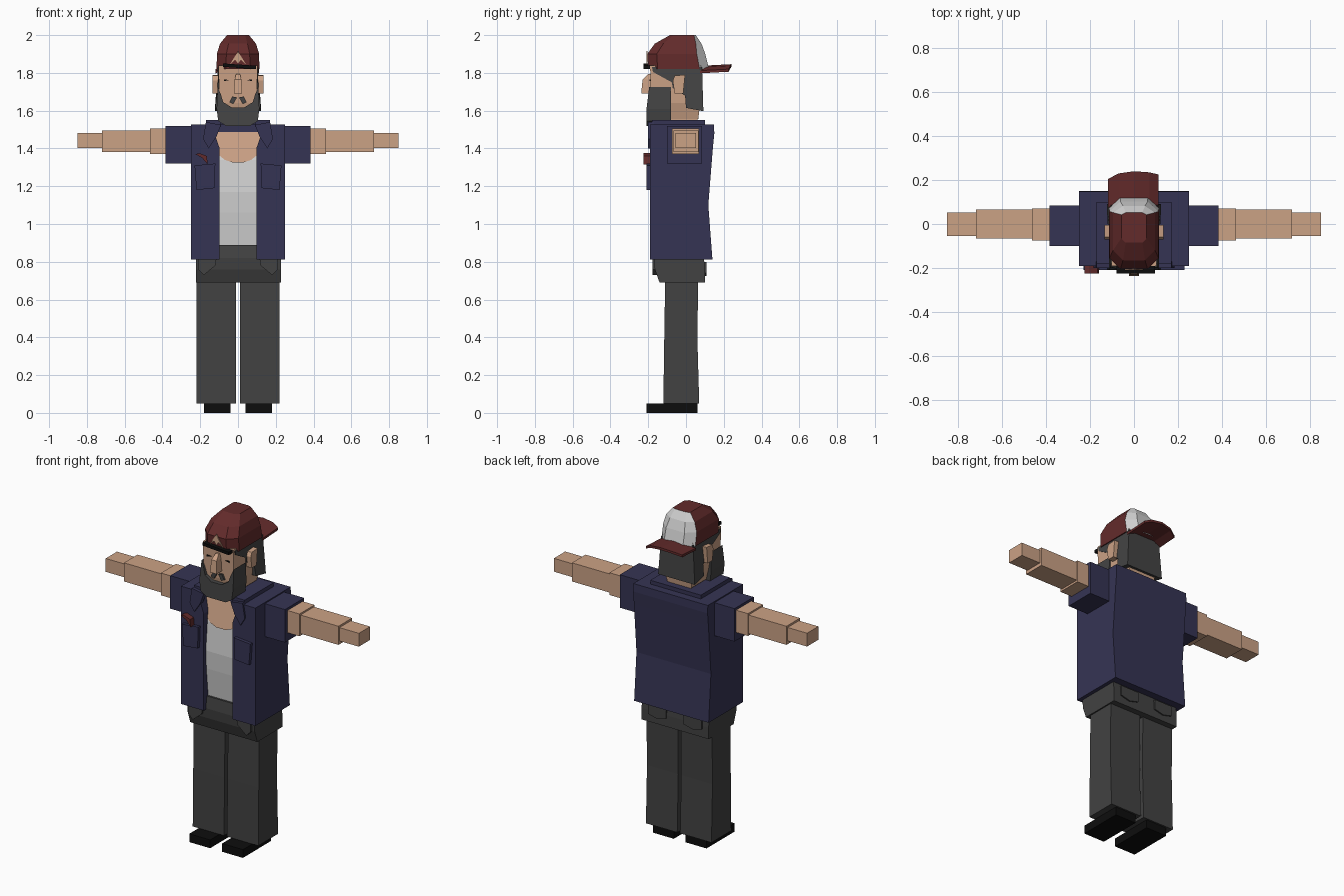
import bpy, bmesh


def material(name, r, g, b):
    m = bpy.data.materials.new(name)
    m.diffuse_color = (r, g, b, 1)
    return m


skin = material("skin", 0.60, 0.36, 0.235)
navy = material("navy cloth", 0.036, 0.034, 0.088)
grey = material("dark grey cloth", 0.054, 0.054, 0.054)
hair_col = material("hair grey", 0.058, 0.058, 0.058)
red = material("dark red", 0.125, 0.024, 0.024)
white = material("off white", 0.64, 0.64, 0.64)
black = material("black", 0.004, 0.004, 0.004)


def loft(name, rings, *mats):
    """Skin matching rings of 3D points and cap both ends."""
    bm = bmesh.new()
    rows = [[bm.verts.new(p) for p in ring] for ring in rings]
    n = len(rows[0])
    for a, b in zip(rows, rows[1:]):
        for i in range(n):
            j = (i + 1) % n
            bm.faces.new((a[i], a[j], b[j], b[i]))
    bm.faces.new(rows[0][::-1])
    bm.faces.new(rows[-1])
    bmesh.ops.recalc_face_normals(bm, faces=bm.faces)
    me = bpy.data.meshes.new(name)
    bm.to_mesh(me)
    bm.free()
    for m in mats:
        me.materials.append(m)
    ob = bpy.data.objects.new(name, me)
    bpy.context.collection.objects.link(ob)
    return ob


def prism(name, pts, axis, a, b, mat):
    """Extrude a flat outline along an axis."""
    def at(p, t):
        return {"x": (t, p[0], p[1]), "y": (p[0], t, p[1]), "z": (p[0], p[1], t)}[axis]
    return loft(name, [[at(p, t) for p in pts] for t in (a, b)], mat)


def rect(x0, x1, y0, y1, z):
    return [(x0, y0, z), (x1, y0, z), (x1, y1, z), (x0, y1, z)]


def box(name, x, y, z, mat):
    return loft(name, [rect(*x, *y, t) for t in z], mat)


def flip(pts, s):
    return [(p[0] * s, p[1]) for p in pts]


for s, side in ((-1, "right"), (1, "left")):
    # Shoes and trouser legs
    box(side + "_shoe", (s * 0.04, s * 0.18), (-0.21, 0.06), (0, 0.05), black)
    loft(side + "_trouser_leg", [rect(s * 0.01, s * 0.22, y0, y1, z) for y0, y1, z in
         ((-0.12, 0.07, 0.05), (-0.115, 0.06, 0.4), (-0.11, 0.065, 0.72))], grey)

    # Trouser pockets
    prism(side + "_back_pocket", flip([(0.06, 0.80), (0.06, 0.74), (0.12, 0.725),
          (0.18, 0.74), (0.18, 0.80)], s), "y", 0.09, 0.108, grey)
    prism(side + "_front_pocket", flip([(0.11, 0.84), (0.12, 0.78), (0.18, 0.73),
          (0.21, 0.76), (0.21, 0.84)], s), "y", -0.178, -0.14, grey)

    # Arms step down from sleeve to hand
    for part, x0, x1, y0, y1, z0, z1, m in (
            ("sleeve", 0.22, 0.385, -0.10, 0.085, 1.32, 1.52, navy),
            ("upper_arm", 0.37, 0.465, -0.075, 0.07, 1.37, 1.505, skin),
            ("forearm", 0.45, 0.72, -0.065, 0.065, 1.382, 1.495, skin),
            ("hand", 0.70, 0.85, -0.055, 0.053, 1.402, 1.483, skin)):
        box(side + "_" + part, (s * x0, s * x1), (y0, y1), (z0, z1), m)

    # Pointed collar flaps and chest pockets
    prism(side + "_lapel", flip([(0.09, 1.525), (0.17, 1.54), (0.185, 1.45), (0.155, 1.40),
          (0.115, 1.46)], s), "y", -0.20, -0.17, navy)
    prism(side + "_chest_pocket", flip([(0.125, 1.19), (0.22, 1.18), (0.23, 1.31),
          (0.12, 1.32)], s), "y", -0.21, -0.18, navy)

    # Ears
    prism(side + "_ear", [(-0.06, 1.69), (-0.015, 1.69), (-0.005, 1.79), (-0.06, 1.785),
          (-0.07, 1.76)], "x", s * 0.09, s * 0.135, skin)
    # Moustache tufts and eyes
    prism(side + "_moustache", flip([(0.005, 1.67), (0.03, 1.675), (0.045, 1.645),
          (0.025, 1.635)], s), "y", -0.197, -0.18, hair_col)
    prism(side + "_eye", flip([(0.045, 1.762), (0.075, 1.766), (0.075, 1.756)], s),
          "y", -0.193, -0.188, black)

# Hips of the trousers
loft("trouser_waist", [rect(-0.222, 0.228, y0, y1, z) for y0, y1, z in
     ((-0.14, 0.10, 0.69), (-0.165, 0.10, 0.76), (-0.17, 0.095, 0.82), (-0.16, 0.09, 0.89))], grey)

# Shirt and bare chest
loft("shirt", [rect(-0.13, 0.13, y, 0.05, z) for y, z in
     ((-0.145, 0.86), (-0.165, 1.06), (-0.17, 1.17), (-0.155, 1.34), (-0.135, 1.42))], white)
neckline = [(-0.14, 1.515), (-0.12, 1.38), (-0.07, 1.34), (-0.03, 1.326), (0.03, 1.326),
            (0.07, 1.34), (0.12, 1.38), (0.14, 1.515)]
loft("chest", [[(x, -0.165 + (z - 1.326) * 0.25, z) for x, z in neckline],
               [(x, 0.0, z) for x, z in neckline]], skin)


# Open jacket: a block with a slot down the front
def jacket_ring(z, back, gap, front=-0.19):
    half = [(gap, -0.125), (gap, front), (0.25, front), (0.25, back)]
    return [(x, y, z) for x, y in half] + [(-x, y, z) for x, y in half[::-1]]


loft("jacket", [jacket_ring(0.812, 0.14, 0.097), jacket_ring(1.10, 0.118, 0.097),
     jacket_ring(1.40, 0.142, 0.097), jacket_ring(1.48, 0.15, 0.125),
     jacket_ring(1.527, 0.148, 0.11)], navy)
prism("jacket_collar", [(0.09, -0.08), (0.09, -0.18), (0.17, -0.18), (0.17, 0.10), (-0.17, 0.10),
      (-0.17, -0.18), (-0.09, -0.18), (-0.09, -0.08)], "z", 1.515, 1.55, navy)

# Red cloth in the breast pocket
prism("pocket_cloth", [(-0.225, 1.37), (-0.19, 1.35), (-0.16, 1.315), (-0.165, 1.36),
      (-0.205, 1.375)], "y", -0.225, -0.18, red)

# Head, neck and nose
box("neck", (-0.075, 0.075), (-0.09, 0.06), (1.48, 1.63), skin)
loft("head", [rect(-0.08, 0.08, -0.17, 0.065, 1.555), rect(-0.1, 0.1, -0.185, 0.075, 1.64),
              rect(-0.103, 0.103, -0.19, 0.08, 1.84)], skin)
loft("nose", [rect(-0.022, 0.022, -0.237, -0.17, 1.69), rect(-0.018, 0.018, -0.23, -0.17, 1.765),
              rect(-0.01, 0.01, -0.20, -0.17, 1.795)], skin)

# Hair at the back and sides, flaring at the bottom
sides = [(0.085, 1.83), (-0.18, 1.83), (-0.175, 1.805), (-0.075, 1.75), (-0.07, 1.72),
         (-0.005, 1.68), (0.0, 1.615), (0.092, 1.597)]
loft("hair", [[(s * (0.107 + max(0, 1.72 - z) * 0.13), y, z) for y, z in sides]
              for s in (-1, 1)], hair_col)

# Beard wraps the jaw
beard = [(0.108, 1.725), (0.092, 1.69), (0.078, 1.645), (0.035, 1.618)]
jaw = [(0.065, 1.52), (0.105, 1.545), (0.113, 1.61)]
outline = beard + flip(beard[::-1], -1) + flip(jaw[::-1], -1) + jaw
loft("beard", [[(x, -0.21 + max(0, z - 1.6) * 0.12, z) for x, z in outline],
               [(x, -0.08, z) for x, z in outline]], hair_col)


# Cap crown from chamfered rings
def cap_ring(z, w, front, back, cx, cf, cb):
    half = [(w - cx, front), (w, front + cf), (w, back - cb), (w - cx, back)]
    return [(x, y, z) for x, y in half] + [(-x, y, z) for x, y in half[::-1]]


cap = loft("cap_crown", [cap_ring(1.82, 0.113, -0.2, 0.122, 0.05, 0.05, 0.05),
           cap_ring(1.90, 0.112, -0.205, 0.102, 0.05, 0.05, 0.045),
           cap_ring(1.955, 0.095, -0.165, 0.082, 0.045, 0.045, 0.03),
           cap_ring(2.0, 0.058, -0.085, 0.052, 0.02, 0.02, 0.01)], red, white)
for f in cap.data.polygons:
    if f.normal.y > 0.35 and f.center.y > 0.03:
        f.material_index = 1

# Cap opening and strap
prism("cap_opening", [(-0.042, 1.845), (-0.015, 1.87), (0, 1.85), (0.015, 1.87), (0.042, 1.845),
      (0, 1.915)], "y", -0.209, -0.203, skin)
prism("cap_strap", [(-0.08, 1.832), (0.095, 1.82), (0.095, 1.838), (-0.08, 1.85)],
      "y", -0.225, -0.18, black)

# Curved cap brim
brim = [(-0.118, 0.075, 0.205, 1.812), (-0.07, 0.09, 0.23, 1.83), (0, 0.09, 0.24, 1.838),
        (0.07, 0.09, 0.235, 1.83), (0.112, 0.075, 0.225, 1.812)]
loft("cap_brim", [[(x, y0, z - 0.014), (x, y1, z - 0.006), (x, y1, z + 0.008), (x, y0, z)]
                  for x, y0, y1, z in brim], red)
